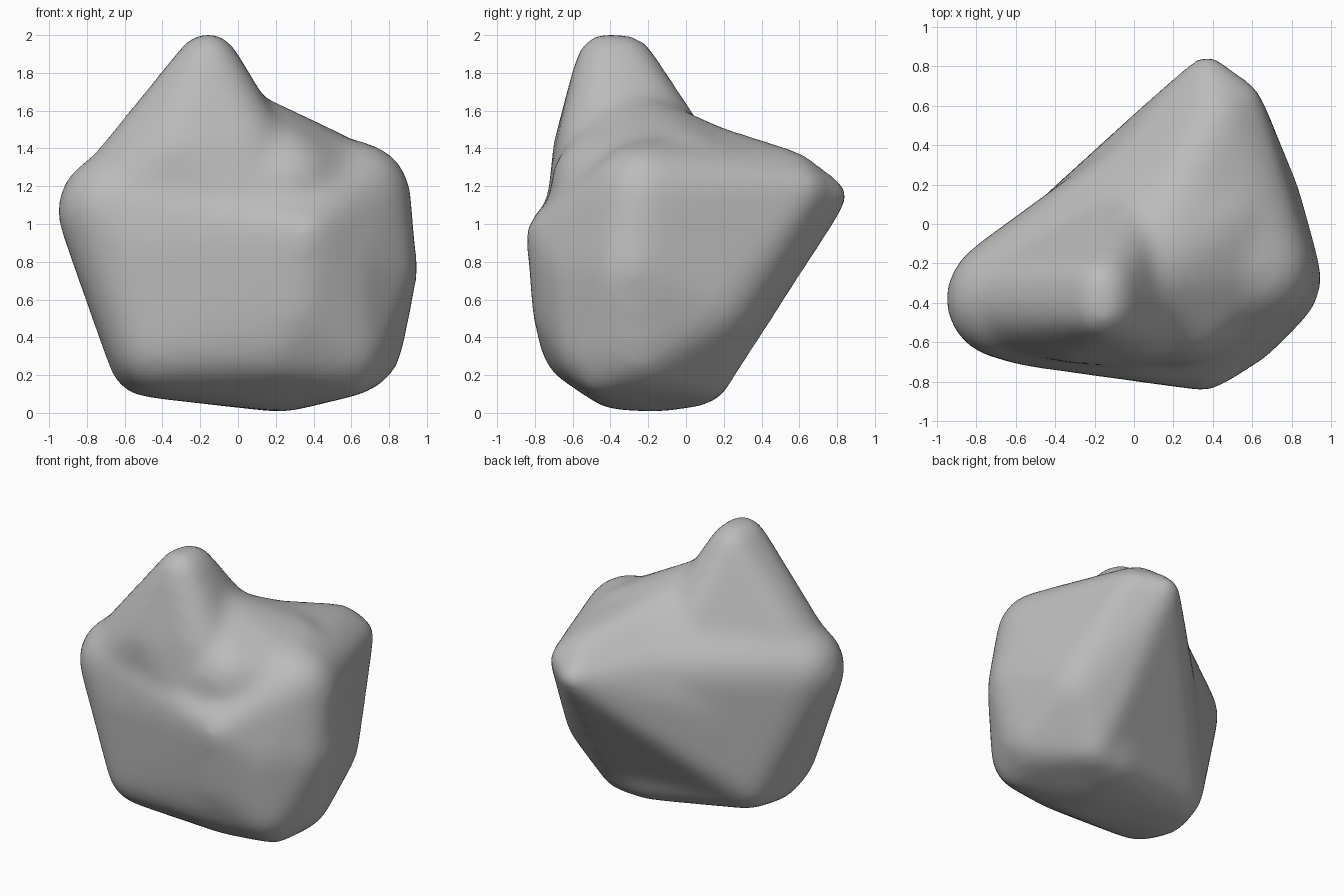
import bpy
import bmesh
from mathutils import Matrix

cube = bpy.data.objects.get("Cube")
if cube:
    bpy.data.objects.remove(cube, do_unlink=True)

# Stone colour
grey = bpy.data.materials.new("stone grey")
grey.use_nodes = True
colour = (0.5, 0.5, 0.5, 1)
grey.diffuse_color = colour
grey.node_tree.nodes["Principled BSDF"].inputs["Base Color"].default_value = colour


def add_hull(target, knobs):
    """Stretch a convex skin over round knobs (x, y, z, radius)."""
    bm = bmesh.new()
    for x, y, z, r in knobs:
        bmesh.ops.create_icosphere(bm, subdivisions=3, radius=r,
                                   matrix=Matrix.Translation((x, y, z)))
    bmesh.ops.delete(bm, geom=bm.faces[:], context='FACES_ONLY')
    hull = bmesh.ops.convex_hull(bm, input=bm.verts[:])
    loose = {v for v in hull["geom_interior"] + hull["geom_unused"]
             if isinstance(v, bmesh.types.BMVert)}
    bmesh.ops.delete(bm, geom=list(loose), context='VERTS')
    wires = [e for e in bm.edges if not e.link_faces]
    bmesh.ops.delete(bm, geom=wires, context='EDGES')
    bmesh.ops.recalc_face_normals(bm, faces=bm.faces[:])
    part = bpy.data.meshes.new("hull")
    bm.to_mesh(part)
    bm.free()
    target.from_mesh(part)
    bpy.data.meshes.remove(part)


# Knobs shared by several masses
shoulder = (-.65, -.38, 1.07, .31)
plateau = (.25, .1, 1.24, .29)
flank_top = (.62, -.22, 1.14, .3)
flank = (.67, -.28, .75, .285)
flank_back = (.55, .1, .6, .3)
back = (.1, .18, 1.08, .3)
back_left = (-.3, -.07, .8, .26)
base_back = (.45, .13, .17, .1)
base_left = (-.42, -.12, .3, .22)
front_skirt = (.25, -.42, 1.2, .3)

# Main mass: shoulder, flank, full front and broad base
body = [
    shoulder, plateau, flank_top, flank, flank_back, back, back_left,
    base_back, base_left, (-.5, -.42, .9, .31),
    (.36, -.7, .94, .15), (.3, -.5, .57, .32), (.52, -.48, .75, .25),
    (.6, -.25, .38, .28), (.55, -.45, .35, .24), (.62, -.46, .21, .12),
    (.2, -.5, .4, .28), (-.42, -.45, .37, .27), (-.48, -.3, .29, .21),
    (.2, -.35, .24, .23), (.23, -.15, .28, .28), (.25, .05, .22, .19),
]
# Overhanging tip and the slanted back below it
tip = [
    (.37, .775, 1.15, .09), (.55, .63, 1.19, .1), (.42, .53, 1.22, .18),
    plateau, flank_top, flank, flank_back, back, back_left,
    base_back, base_left,
]
# Peak with its ridge to the shoulder and its skirt
peak = [
    (-.16, -.42, 1.845, .17), (-.16, -.32, 1.84, .165),
    (-.6, -.38, 1.13, .28), (-.3, -.46, 1.38, .25), (.02, -.45, 1.4, .24),
    (0, -.45, 1.1, .29), (.1, -.38, 1.15, .3), (0, -.03, 1.15, .3),
]
# Saddle between the peak and the plateau
saddle = [
    (.04, -.27, 1.46, .24), (.5, -.2, 1.15, .3), (.42, 0, 1.21, .3),
    plateau, shoulder, front_skirt,
]

skin = bmesh.new()
for mass in (body, tip, peak, saddle):
    add_hull(skin, mass)
mesh = bpy.data.meshes.new("boulder hulls")
skin.to_mesh(mesh)
skin.free()
boulder = bpy.data.objects.new("boulder", mesh)
bpy.context.collection.objects.link(boulder)

# Fuse the masses and wear the edges down
fuse = boulder.modifiers.new("fuse", 'REMESH')
fuse.mode = 'VOXEL'
fuse.voxel_size = 0.035
wear = boulder.modifiers.new("wear", 'SMOOTH')
wear.factor = 0.5
wear.iterations = 22
bpy.context.view_layer.update()
graph = bpy.context.evaluated_depsgraph_get()
worn = bpy.data.meshes.new_from_object(boulder.evaluated_get(graph))
boulder.modifiers.clear()
boulder.data = worn
bpy.data.meshes.remove(mesh)
worn.name = "boulder"

worn.materials.clear()
worn.materials.append(grey)
for face in worn.polygons:
    face.material_index = 0
    face.use_smooth = True
worn.update()
